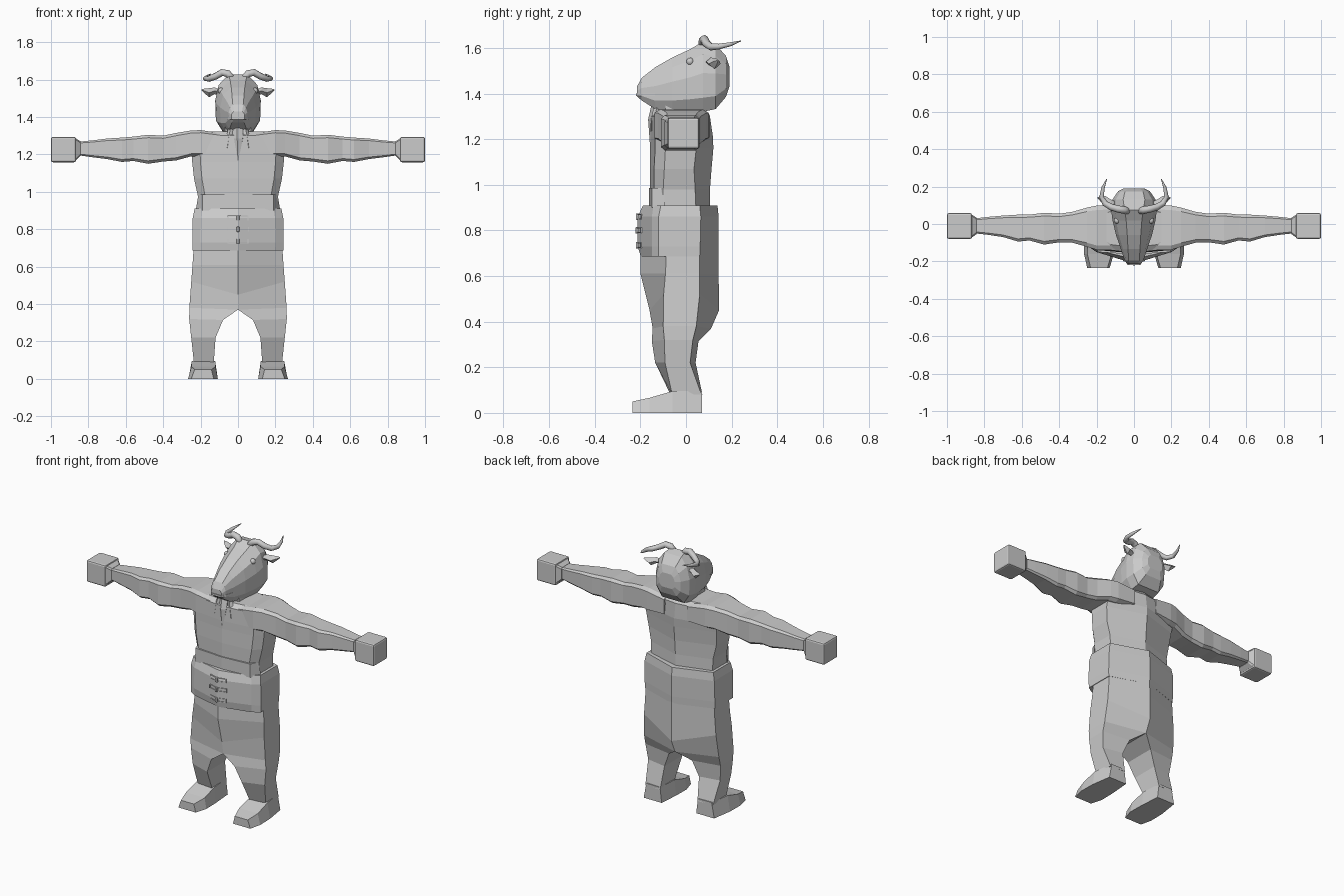
import bpy, bmesh, math
from mathutils import Vector

grey = bpy.data.materials.new("plain grey")
grey.diffuse_color = (0.6, 0.6, 0.6, 1)


def finish(name, bm, mirror=False, bevel=0, smooth=False):
    """Turn a bmesh into an object, optionally mirrored across x."""
    bmesh.ops.recalc_face_normals(bm, faces=bm.faces)
    me = bpy.data.meshes.new(name)
    bm.to_mesh(me)
    bm.free()
    me.materials.append(grey)
    for p in me.polygons:
        p.use_smooth = smooth
    ob = bpy.data.objects.new(name, me)
    bpy.context.collection.objects.link(ob)
    if bevel:
        m = ob.modifiers.new("bevel", 'BEVEL')
        m.width, m.segments = bevel, 2
    if mirror:
        ob.modifiers.new("mirror", 'MIRROR')
    return ob


def loft(name, rings, **kw):
    """Skin a list of rings that share a point count, with capped ends."""
    bm = bmesh.new()
    vs = [[bm.verts.new(p) for p in r] for r in rings]
    n = len(rings[0])
    for a, b in zip(vs, vs[1:]):
        for i in range(n):
            j = (i + 1) % n
            bm.faces.new((a[i], a[j], b[j], b[i]))
    bm.faces.new(vs[0])
    bm.faces.new(vs[-1])
    return finish(name, bm, **kw)


def box(name, x0, x1, y0, y1, z0, z1, **kw):
    corners = [(x0, y0), (x1, y0), (x1, y1), (x0, y1)]
    return loft(name, [[(x, y, z) for x, y in corners] for z in (z0, z1)], **kw)


def tube(name, pts, radii, sides=8, **kw):
    """Tapered tube along a path."""
    pts = [Vector(p) for p in pts]
    rings = []
    for i, (p, r) in enumerate(zip(pts, radii)):
        d = (pts[min(i + 1, len(pts) - 1)] - pts[max(i - 1, 0)]).normalized()
        u = d.cross(Vector((0.3, -0.6, 0.75))).normalized()
        v = d.cross(u)
        rings.append([p + r * (math.cos(t) * u + math.sin(t) * v)
                      for t in (2 * math.pi * k / sides for k in range(sides))])
    return loft(name, rings, **kw)


def body_ring(z, w, yf, yb, sf, sb, cf):
    """Horizontal section: ridges front and back, flat flanks sf..sb, front corner at cf."""
    half = [(w * 0.82, cf), (w, sf), (w, sb)]
    left = [(-x, y) for x, y in reversed(half)]
    return [(x, y, z) for x, y in [(0, yf)] + half + [(0, yb)] + left]


# torso, flaring under the arms and closing under the head
loft("torso", [body_ring(*r) for r in (
    (0.86, 0.215, -0.150, 0.105, -0.10, 0.045, -0.13),
    (0.98, 0.215, -0.157, 0.105, -0.10, 0.04, -0.14),
    (1.07, 0.235, -0.157, 0.112, -0.095, 0.035, -0.14),
    (1.16, 0.245, -0.157, 0.120, -0.09, 0.045, -0.135),
    (1.21, 0.247, -0.157, 0.118, -0.09, 0.06, -0.135),
    (1.30, 0.20, -0.155, 0.105, -0.11, 0.08, -0.135),
    (1.322, 0.15, -0.125, 0.090, -0.09, 0.06, -0.11))])

# neck, mostly hidden by the jaw
box("neck", -0.07, 0.07, -0.09, 0.075, 1.28, 1.36)

# folded lower edge of the chest panel
loft("chest_fold", [[(0, -0.163, z), (0.19, -0.150, z), (w, -0.095, z), (0, -0.095, z)]
                    for z, w in ((0.90, 0.226), (0.985, 0.212))], mirror=True)

# wide waistband
loft("waistband", [body_ring(*r) for r in (
    (0.685, 0.242, -0.198, 0.142, -0.12, 0.06, -0.148),
    (0.73, 0.244, -0.212, 0.143, -0.12, 0.062, -0.150),
    (0.86, 0.242, -0.212, 0.143, -0.12, 0.065, -0.150),
    (0.91, 0.232, -0.188, 0.138, -0.11, 0.06, -0.142))])

# cord loops and toggles down the front of the waistband
for z, y, w in ((0.86, -0.210, 0.055), (0.80, -0.212, 0.06), (0.735, -0.211, 0.055)):
    for dz in (-0.010, 0.010):
        loft("cord", [[(x, y + k - 0.004, z + dz - 0.0025), (x, y + k - 0.004, z + dz + 0.0025),
                       (x, y + k + 0.015, z + dz + 0.0025), (x, y + k + 0.015, z + dz - 0.0025)]
                      for x, k in ((0, 0), (w, w * 0.31))], mirror=True)
    box("cord_end", w - 0.005, w, y + 0.012, y + 0.035, z - 0.0125, z + 0.0125, mirror=True)
    box("toggle", -0.007, 0.007, y - 0.009, y + 0.01, z - 0.014, z + 0.014, bevel=0.003)


# trouser leg: diagonal front and back planes meeting a flat flank
def leg_ring(z, xi, xo, yf, yb, sf, sb, lift=0.0):
    return [(xi, yf, z - lift), (xo, sf, z), (xo, sb, z), (xi, yb, z - lift)]


loft("trouser_leg", [leg_ring(*r) for r in (
    (0.72, 0, 0.236, -0.198, 0.142, -0.085, 0.06),
    (0.61, 0, 0.243, -0.200, 0.143, -0.09, 0.06),
    (0.52, 0, 0.250, -0.160, 0.145, -0.098, 0.06, 0.07),
    (0.38, 0, 0.260, -0.146, 0.110, -0.10, 0.045, 0.01),
    (0.32, 0.08, 0.261, -0.150, 0.055, -0.095, 0.03, 0.005),
    (0.22, 0.12, 0.250, -0.135, 0.042, -0.092, 0.018),
    (0.08, 0.13, 0.235, -0.068, 0.072, -0.06, 0.068))], mirror=True)

# shoe with sloping top and tapered toe
loft("shoe", [[(a, y, 0), (b, y, 0), (b - 0.018, y, z), (a + 0.012, y, z)]
              for y, a, b, z in ((0.07, 0.12, 0.245, 0.095), (-0.06, 0.11, 0.265, 0.095),
                                 (-0.16, 0.108, 0.267, 0.066), (-0.235, 0.13, 0.25, 0.05))],
     mirror=True)


# arm: boxy sections along x with lightly cut corners
def arm_ring(x, y0, y1, z0, z1, k=0.1):
    dy, dz = (y1 - y0) * k, (z1 - z0) * k
    return [(x, y0 + dy, z0), (x, y1 - dy, z0), (x, y1, z0 + dz), (x, y1, z1 - dz),
            (x, y1 - dy, z1), (x, y0 + dy, z1), (x, y0, z1 - dz), (x, y0, z0 + dz)]


loft("arm", [arm_ring(*r) for r in (
    (0.08, -0.140, 0.105, 1.20, 1.312),
    (0.20, -0.138, 0.098, 1.19, 1.33),
    (0.25, -0.122, 0.088, 1.19, 1.328),
    (0.33, -0.100, 0.065, 1.168, 1.315),
    (0.40, -0.098, 0.055, 1.162, 1.30),
    (0.48, -0.110, 0.060, 1.15, 1.305),
    (0.56, -0.088, 0.050, 1.165, 1.295),
    (0.62, -0.094, 0.050, 1.16, 1.29),
    (0.70, -0.070, 0.045, 1.175, 1.285),
    (0.78, -0.058, 0.038, 1.185, 1.275),
    (0.85, -0.050, 0.030, 1.195, 1.268))], mirror=True)

# cuff and block-shaped fist
loft("cuff", [arm_ring(0.842, -0.054, 0.034, 1.192, 1.27),
              arm_ring(0.872, -0.076, 0.054, 1.163, 1.289, 0.06)], mirror=True)
box("fist", 0.866, 1.0, -0.08, 0.058, 1.158, 1.294, mirror=True, bevel=0.01)


# head, sections along y from muzzle to nape
def head_ring(y, z0, z1, w, tw):
    h = z1 - z0
    half = [(w * 0.66, z0), (w * 0.97, z0 + h * 0.2),
            (w, z0 + h * 0.55), (w * 0.84, z0 + h * 0.82), (tw, z1)]
    return [(x, y, z) for x, z in half + [(-x, z) for x, z in reversed(half)]]


loft("head", [head_ring(*r) for r in (
    (-0.215, 1.388, 1.43, 0.036, 0.022),
    (-0.195, 1.37, 1.468, 0.050, 0.028),
    (-0.135, 1.332, 1.515, 0.070, 0.032),
    (-0.06, 1.322, 1.558, 0.096, 0.036),
    (0.02, 1.320, 1.595, 0.115, 0.042),
    (0.075, 1.320, 1.628, 0.122, 0.050),
    (0.13, 1.332, 1.615, 0.116, 0.058),
    (0.175, 1.385, 1.565, 0.085, 0.048),
    (0.19, 1.43, 1.52, 0.055, 0.030))])

# upper lip above the mouth line
loft("lip", [[(w, y, 1.388), (w, y, 1.400), (-w, y, 1.400), (-w, y, 1.388)]
             for y, w in ((-0.219, 0.034), (-0.19, 0.053), (-0.135, 0.070))])

# eyes
bm = bmesh.new()
bmesh.ops.create_uvsphere(bm, u_segments=12, v_segments=8, radius=0.017)
bmesh.ops.translate(bm, verts=bm.verts, vec=(0.09, 0.018, 1.54))
finish("eye", bm, mirror=True, smooth=True)

# drooping ears
loft("ear", [[(x, y - d, z), (x, y, z + h), (x, y + d, z), (x, y, z - h)]
             for x, y, z, d, h in ((0.085, 0.10, 1.53, 0.012, 0.012),
                                   (0.125, 0.11, 1.54, 0.022, 0.018),
                                   (0.155, 0.125, 1.53, 0.026, 0.024),
                                   (0.180, 0.135, 1.54, 0.014, 0.012),
                                   (0.194, 0.14, 1.545, 0.003, 0.003))], mirror=True)

# curled horns
tube("horn", [(0.025, 0.07, 1.60), (0.055, 0.075, 1.632), (0.085, 0.08, 1.638),
              (0.12, 0.09, 1.618), (0.155, 0.11, 1.604), (0.174, 0.145, 1.606),
              (0.165, 0.195, 1.616), (0.146, 0.24, 1.63)],
     (0.018, 0.020, 0.019, 0.018, 0.016, 0.013, 0.009, 0.002),
     mirror=True, smooth=True)

# pointed beard with a side tuft on each side
tube("beard", [(0, -0.115, 1.35), (0, -0.135, 1.28), (0, -0.155, 1.16)],
     (0.036, 0.032, 0.002), sides=6)
tube("beard_tuft", [(0.03, -0.12, 1.36), (0.045, -0.135, 1.30), (0.056, -0.15, 1.235)],
     (0.018, 0.015, 0.002), sides=5, mirror=True)
